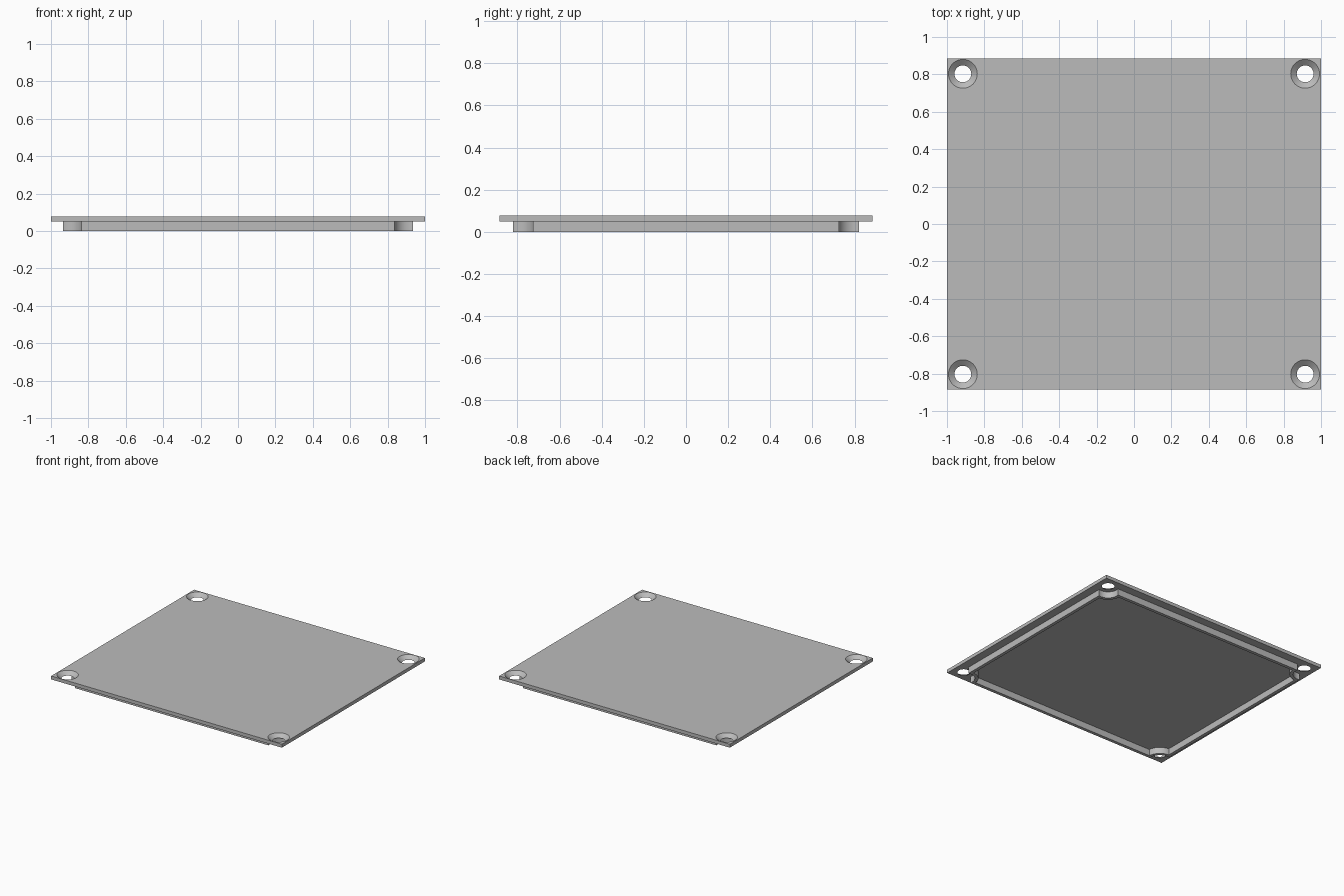
import bpy, bmesh
from math import acos, asin, pi, cos, sin

if "Cube" in bpy.data.objects:
    bpy.data.objects.remove(bpy.data.objects["Cube"])

HALF_X, HALF_Y = 1.0, 0.885          # plate half sizes
BASE, TOP = 0.05, 0.077              # plate underside and top
RIM_X, RIM_Y, WALL = 0.935, 0.82, 0.025
HOLE_X, HOLE_Y = 0.915, 0.803
HOLE_R, SINK_R, RELIEF_R = 0.045, 0.077, 0.08

grey = bpy.data.materials.new("light grey")
grey.use_nodes = True
colour = (0.5, 0.5, 0.5, 1)
grey.diffuse_color = colour
grey.node_tree.nodes["Principled BSDF"].inputs["Base Color"].default_value = colour


def make_object(name, bm):
    bmesh.ops.recalc_face_normals(bm, faces=bm.faces)
    mesh = bpy.data.meshes.new(name)
    bm.to_mesh(mesh)
    bm.free()
    mesh.materials.append(grey)
    obj = bpy.data.objects.new(name, mesh)
    bpy.context.collection.objects.link(obj)
    return obj


def activate(obj):
    bpy.ops.object.select_all(action='DESELECT')
    obj.select_set(True)
    bpy.context.view_layer.objects.active = obj


# Flat cover plate
bm = bmesh.new()
bmesh.ops.create_cube(bm, size=1)
bmesh.ops.scale(bm, vec=(2 * HALF_X, 2 * HALF_Y, TOP - BASE), verts=bm.verts)
bmesh.ops.translate(bm, vec=(0, 0, (TOP + BASE) / 2), verts=bm.verts)
plate = make_object("cover_plate", bm)

# Countersunk screw holes, cones run a little past both faces
EXTRA = 0.25
slope = (SINK_R - HOLE_R) * EXTRA
depth = (TOP - BASE) * (1 + 2 * EXTRA)
bm = bmesh.new()
for sx in (-1, 1):
    for sy in (-1, 1):
        cone = bmesh.ops.create_cone(bm, cap_ends=True, segments=48, depth=depth,
                                     radius1=HOLE_R - slope, radius2=SINK_R + slope)
        bmesh.ops.translate(bm, verts=cone["verts"],
                            vec=(sx * HOLE_X, sy * HOLE_Y, (TOP + BASE) / 2))
cutter = make_object("screw_hole_cutter", bm)
cutter.hide_render = True
activate(plate)
cut = plate.modifiers.new("screw holes", 'BOOLEAN')
cut.operation = 'DIFFERENCE'
cut.solver = 'EXACT'
cut.object = cutter
bpy.ops.object.modifier_apply(modifier=cut.name)
bpy.data.objects.remove(cutter)


def rim_outline(inset, steps=20):
    """Rectangle with a concave arc around each screw hole."""
    hx, hy, r = RIM_X - inset, RIM_Y - inset, RELIEF_R + inset
    start = -acos((hx - HOLE_X) / r)
    end = -pi - asin((hy - HOLE_Y) / r)
    angles = [start + (end - start) * i / steps for i in range(steps + 1)]
    corner = [(HOLE_X + r * cos(a), HOLE_Y + r * sin(a)) for a in angles]
    points = []
    for sx, sy in ((1, 1), (-1, 1), (-1, -1), (1, -1)):
        arc = corner if sx == sy else corner[::-1]
        points += [(sx * x, sy * y) for x, y in arc]
    return points


# Locating rim below the plate, slightly embedded in it
bm = bmesh.new()
loops = [[bm.verts.new((x, y, z)) for x, y in rim_outline(inset)]
         for inset, z in ((0, 0), (0, BASE + 0.004), (WALL, BASE + 0.004), (WALL, 0))]
count = len(loops[0])
for k in range(4):
    a, b = loops[k], loops[(k + 1) % 4]
    for i in range(count):
        j = (i + 1) % count
        bm.faces.new((a[i], a[j], b[j], b[i]))
rim = make_object("locating_rim", bm)

for obj in (plate, rim):
    activate(obj)
    bpy.ops.object.shade_smooth_by_angle(angle=pi / 6)
